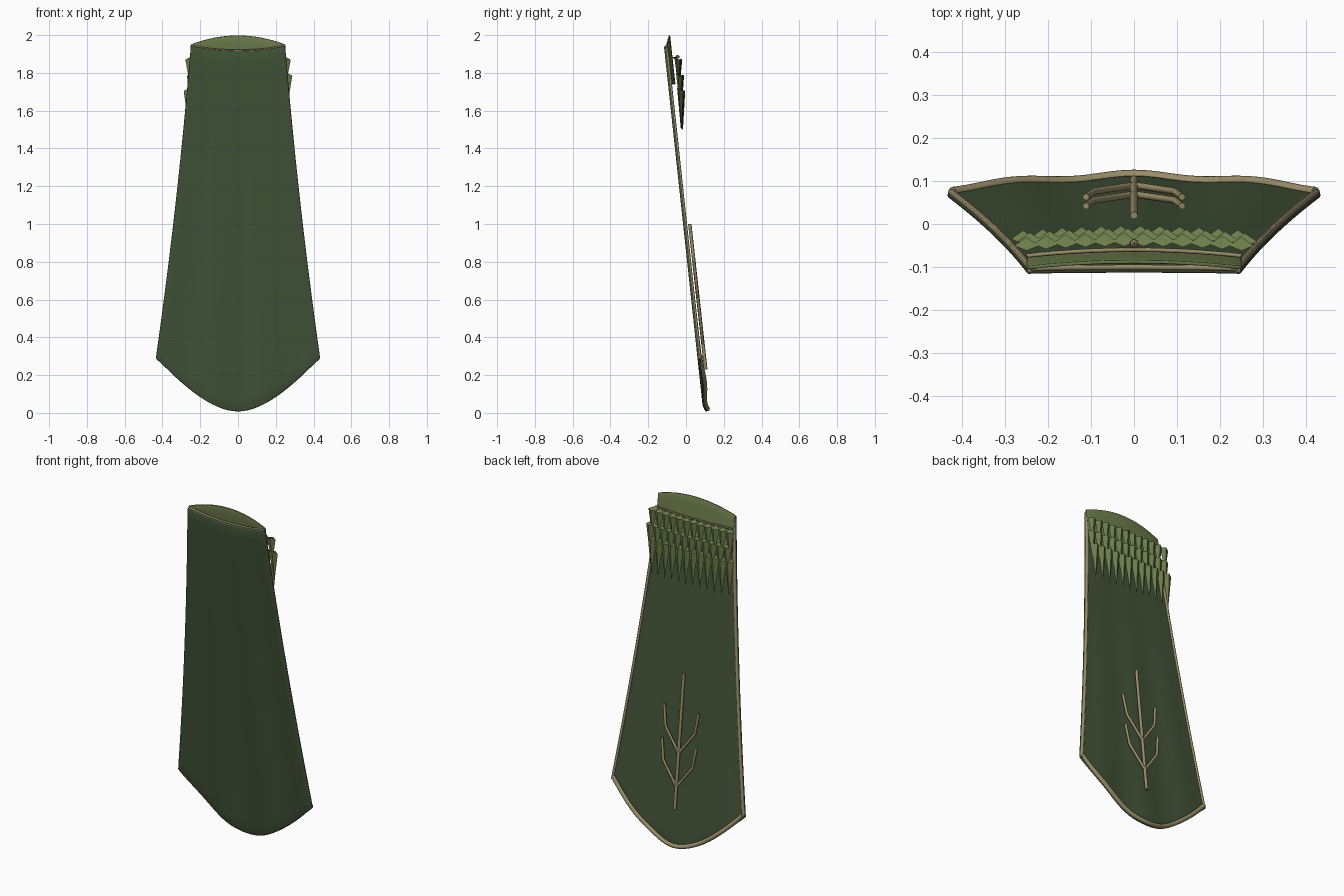
import bpy, bmesh, math

if "Cube" in bpy.data.objects:
    bpy.data.objects.remove(bpy.data.objects["Cube"])


def material(name, rgb):
    m = bpy.data.materials.new(name)
    m.diffuse_color = (*rgb, 1)
    m.use_nodes = True
    m.node_tree.nodes["Principled BSDF"].inputs["Base Color"].default_value = m.diffuse_color
    return m


DARK = material("dark green cloth", (0.055, 0.088, 0.040))
LIGHT = material("olive green", (0.155, 0.205, 0.072))
TAN = material("tan trim", (0.32, 0.265, 0.14))


def finish(ob, mat, angle=None):
    ob.data.materials.clear()
    ob.data.materials.append(mat)
    bpy.ops.object.select_all(action='DESELECT')
    ob.select_set(True)
    bpy.context.view_layer.objects.active = ob
    if angle:
        bpy.ops.object.shade_smooth_by_angle(angle=math.radians(angle))
    return ob


def sheet(name, fn, nu, nv, thick, mat, bevel):
    """Thickened grid from fn(u in -1..1, v in 0..1)."""
    bm = bmesh.new()
    g = [[bm.verts.new(fn(2 * i / nu - 1, j / nv)) for i in range(nu + 1)]
         for j in range(nv + 1)]
    for j in range(nv):
        for i in range(nu):
            bm.faces.new((g[j][i], g[j][i + 1], g[j + 1][i + 1], g[j + 1][i]))
    me = bpy.data.meshes.new(name)
    bm.to_mesh(me)
    bm.free()
    ob = bpy.data.objects.new(name, me)
    bpy.context.collection.objects.link(ob)
    s = ob.modifiers.new("thickness", 'SOLIDIFY')
    s.thickness, s.offset = thick, 0
    b = ob.modifiers.new("soft edge", 'BEVEL')
    b.width, b.segments, b.limit_method = bevel, 2, 'ANGLE'
    b.angle_limit = math.radians(50)
    return finish(ob, mat, 40)


def tube(name, pts, radius, mat):
    cu = bpy.data.curves.new(name, 'CURVE')
    cu.dimensions = '3D'
    cu.bevel_depth, cu.bevel_resolution, cu.use_fill_caps = radius, 2, True
    sp = cu.splines.new('POLY')
    sp.points.add(len(pts) - 1)
    for p, co in zip(sp.points, pts):
        p.co = (*co, 1)
    ob = bpy.data.objects.new(name, cu)
    bpy.context.collection.objects.link(ob)
    finish(ob, mat)
    bpy.ops.object.convert(target='MESH')
    return finish(bpy.context.object, mat, 50)


# Cloth outline: half width by height, curved hem, slightly dipped top
def half_width(z):
    t = max(0, (z - 0.29) / 1.65)
    return 0.435 - 0.235 * t + 0.05 * t * t


def hem(u):
    a = abs(u)
    return 0.008 + 0.28 * (1.55 * a * a - 0.55 * a ** 3)


def top(u):
    return 1.917 + 0.025 * u * u


def cloth_y(u, z):
    return 0.104 - 0.11 * z + 0.005 * (1 - z / 2) * math.cos(2 * math.pi * u / 0.65)


def cloth(u, v):
    z = hem(u) + (top(u) - hem(u)) * v
    return (u * half_width(z), cloth_y(u, z), z)


sheet("cape_cloth", cloth, 32, 28, 0.014, DARK, 0.005)


# Piping along the back of the cloth border
def border(u, v, inset):
    x, y, z = cloth(u, v)
    return (x - math.copysign(inset, u) * abs(u) ** 8, y + 0.006, z)


for side, label in ((-1, "left"), (1, "right")):
    tube(label + "_piping", [border(side, i / 24, 0.009) for i in range(25)], 0.008, TAN)
hem_pts = [border(i / 20 - 1, 0, 0.012) for i in range(41)]
tube("hem_piping", [(x, y, z + 0.014) for x, y, z in hem_pts], 0.0125, TAN)
tube("top_piping", [border(i / 8 - 1, 1, 0.008) for i in range(17)], 0.006, TAN)


# Standing collar behind the top of the cloth
def collar(u, v):
    z_top = 1.95 + 0.048 * (1 - u * u)
    return (u * 0.25, -0.06 - 0.028 * v - 0.014 * u * u, 1.74 + (z_top - 1.74) * v)


sheet("collar", collar, 20, 6, 0.008, LIGHT, 0.002)
tube("collar_cord", [(u * 0.25, -0.06 - 0.014 * u * u, 1.88)
                     for u in (i / 8 - 1 for i in range(17))], 0.005, TAN)

# Small faceted clasp at the centre of the collar
bpy.ops.mesh.primitive_ico_sphere_add(subdivisions=1, radius=0.011, location=(0, -0.045, 1.885))
bpy.context.object.name = "clasp"
finish(bpy.context.object, TAN)


# Overlapping rows of pointed feathers: flattened four-sided spikes, tips down
def feather_row(name, z, y, length, shift, count=12, spacing=0.0455):
    bm = bmesh.new()
    for k in range(count):
        x = (k - (count - 1) / 2) * spacing + shift
        yc = y - 0.012 * (x / 0.27) ** 2
        r = 0.029
        shoulder = [bm.verts.new((x + dx, yc + dy, z + dz)) for dx, dy, dz in
                    ((-r, 0, -0.015), (0, -0.012, 0), (r, 0, -0.015), (0, 0.02, -0.012))]
        tip = bm.verts.new((x * 1.01, yc + 0.008, z - length))
        bm.faces.new(shoulder)
        for i in range(4):
            bm.faces.new((shoulder[i], tip, shoulder[(i + 1) % 4]))
    bmesh.ops.recalc_face_normals(bm, faces=bm.faces)
    me = bpy.data.meshes.new(name)
    bm.to_mesh(me)
    bm.free()
    ob = bpy.data.objects.new(name, me)
    bpy.context.collection.objects.link(ob)
    finish(ob, LIGHT)


feather_row("upper_feathers", 1.885, -0.040, 0.15, 0.0)
feather_row("middle_feathers", 1.80, -0.030, 0.18, 0.008)
feather_row("lower_feathers", 1.72, -0.024, 0.22, -0.008)


# Raised branch emblem on the back
def on_back(x, z):
    return (x, 0.130 - 0.110 * z, z)


tube("branch_stem", [on_back(0, 0.23), on_back(0, 0.6), on_back(0, 1.0)], 0.009, TAN)
for side, label in ((-1, "left"), (1, "right")):
    for z0, part in ((0.36, "lower"), (0.55, "upper")):
        tube(f"{label}_{part}_twig",
             [on_back(0, z0), on_back(side * 0.095, z0 + 0.13),
              on_back(side * 0.112, z0 + 0.25)], 0.008, TAN)
